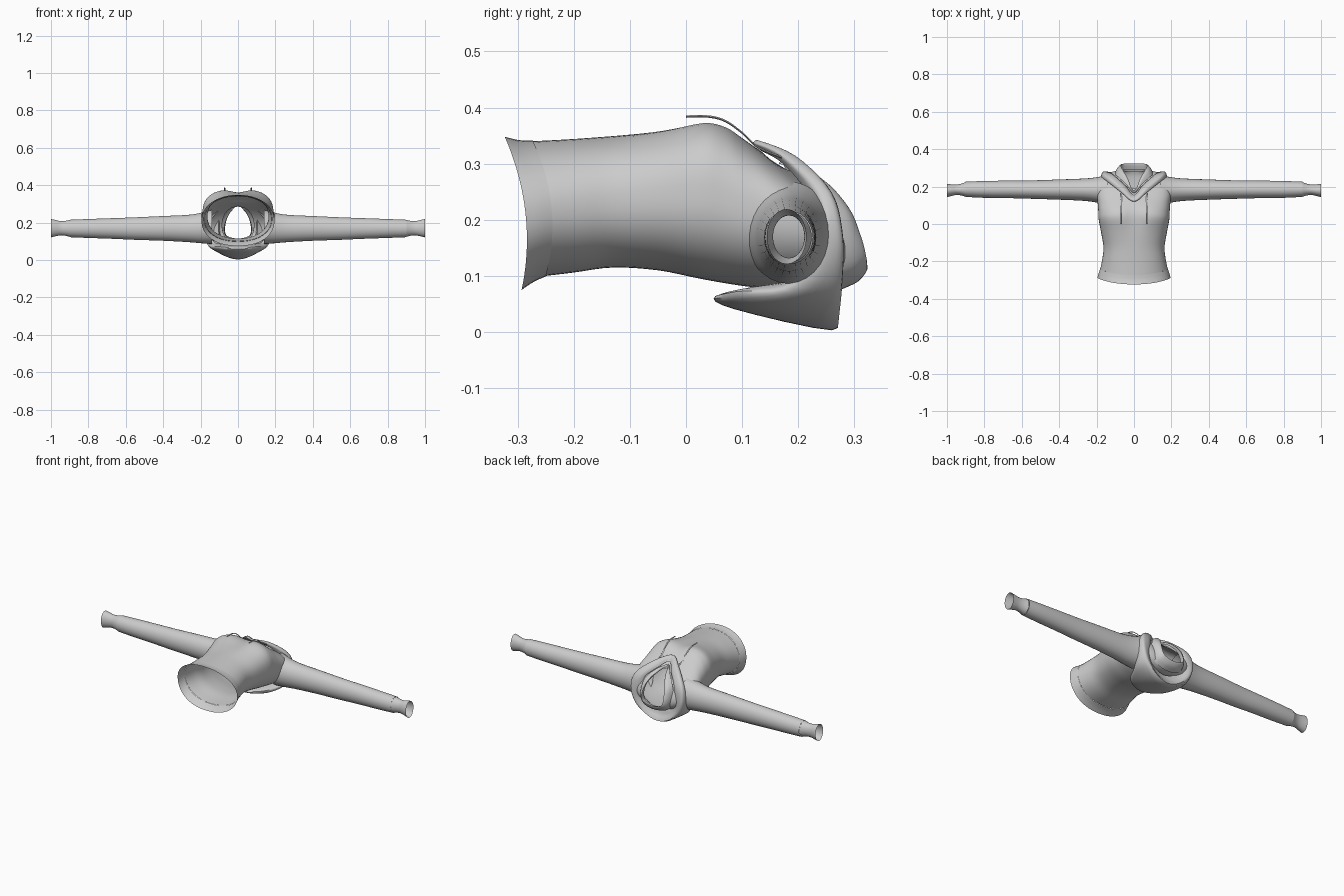
import bpy, math
from mathutils import Vector

cloth = bpy.data.materials.new("grey cloth")
cloth.diffuse_color = (0.6, 0.6, 0.6, 1)


def spline(pts, n, closed=False):
    """Catmull-Rom curve through points of any dimension."""
    pts = [Vector(p) for p in pts]
    m, out = len(pts), []
    for i in range(m if closed else m - 1):
        if closed:
            a, b, c, d = (pts[(i + k) % m] for k in (-1, 0, 1, 2))
        else:
            a, b, c, d = (pts[min(max(i + k, 0), m - 1)] for k in (-1, 0, 1, 2))
        for j in range(n):
            t = j / n
            out.append(0.5 * (2 * b + (c - a) * t + (2 * a - 5 * b + 4 * c - d) * t * t
                              + (3 * b - a - 3 * c + d) * t ** 3))
    if not closed:
        out.append(pts[-1])
    return out


def make(name, verts, faces, angle=50):
    me = bpy.data.meshes.new(name)
    me.from_pydata([tuple(v) for v in verts], [], faces)
    me.materials.append(cloth)
    ob = bpy.data.objects.new(name, me)
    bpy.context.collection.objects.link(ob)
    bpy.ops.object.select_all(action='DESELECT')
    ob.select_set(True)
    bpy.context.view_layer.objects.active = ob
    bpy.ops.object.shade_smooth_by_angle(angle=math.radians(angle))
    return ob


def loft(name, rings):
    """Skin a list of closed rings with equal point counts."""
    n = len(rings[0])
    faces = [(r * n + i, r * n + (i + 1) % n, (r + 1) * n + (i + 1) % n, (r + 1) * n + i)
             for r in range(len(rings) - 1) for i in range(n)]
    return make(name, [p for ring in rings for p in ring], faces)


def neck_loft(name, layers, steps=4):
    """Skin half outlines (front centre to back centre), mirrored across x."""
    loops = []
    for half in layers:
        full = half + [(-x, y, z) for x, y, z in half[-2:0:-1]]
        loops.append(spline(full, 5, closed=True))
    columns = [spline(col, steps) for col in zip(*loops)]
    return loft(name, [list(r) for r in zip(*columns)])


def torso_ring(s):
    """Cross-section from front/back points, half width, bulge, squareness, chest dip."""
    yt, zt, yb, zb, hw, bulge, sq, dip = s
    ring = []
    for i in range(64):
        a = 2 * math.pi * i / 64
        c, sn = math.cos(a), math.sin(a)
        e = 2 / sq if sn > 0 else 2 / 2.2
        x = hw * math.copysign(abs(c) ** e, c)
        t = math.copysign(abs(sn) ** e, sn)
        z = (zt + zb) / 2 + t * (zt - zb) / 2
        y = (yt + yb) / 2 + t * (yt - yb) / 2 + bulge * (1 - t * t)
        if t > 0:
            z -= dip * t * math.exp(-(x / 0.05) ** 2)
        ring.append((x, y, z))
    return ring


# Torso, from the waistband seam up to the neck opening
body = [(-.273, .340, -.250, .100, .180, .022, 2.1, 0),
        (-.20, .344, -.20, .106, .170, .01, 2.2, 0),
        (-.12, .350, -.13, .115, .163, 0, 2.3, 0),
        (-.04, .363, -.05, .110, .176, 0, 2.5, .006),
        (.03, .378, .02, .096, .189, 0, 2.8, .018),
        (.07, .371, .07, .087, .191, 0, 2.7, .016),
        (.10, .350, .12, .080, .195, .01, 2.5, .008),
        (.13, .325, .18, .078, .200, .025, 2.3, 0),
        (.15, .308, .23, .079, .185, .04, 2.2, 0),
        (.17, .295, .26, .082, .135, .05, 2.1, 0),
        (.19, .285, .28, .088, .085, .04, 2.1, 0)]
torso = loft("torso", [torso_ring(s) for s in spline(body, 4)])

# Flared waistband
band = [(-.273, .341, -.250, .099, .181, .022, 2.1, 0),
        (-.298, .342, -.272, .089, .189, .022, 2.1, 0),
        (-.323, .348, -.293, .075, .195, .022, 2.1, 0)]
loft("waistband", [torso_ring(s) for s in spline(band, 3)])

# Sleeves: x, y low, y high, z low, z high
arm = [(.14, .105, .262, .086, .268), (.20, .115, .250, .090, .252), (.27, .124, .243, .096, .241),
       (.40, .130, .238, .103, .235), (.55, .135, .233, .108, .228), (.66, .138, .232, .113, .224),
       (.80, .140, .230, .118, .219), (.90, .145, .226, .122, .215)]
cuff = [(.90, .146, .224, .124, .214), (.925, .153, .215, .130, .209), (.95, .155, .211, .132, .208),
        (.975, .150, .212, .127, .214), (1.0, .144, .215, .121, .219)]


def tube_ring(s, side):
    x, y0, y1, z0, z1 = s
    return [(side * x, (y0 + y1) / 2 + (y1 - y0) / 2 * math.cos(i * math.pi / 14),
             (z0 + z1) / 2 + (z1 - z0) / 2 * math.sin(i * math.pi / 14)) for i in range(28)]


for side, label in ((-1, "left"), (1, "right")):
    loft(label + "_sleeve", [tube_ring(s, side) for s in spline(arm, 4)])
    loft(label + "_cuff", [tube_ring(s, side) for s in spline(cuff, 3)])

# Folded-down hood: tucked edge, tail, underside, rim, lining
neck_loft("hood", [
    [(0, .135, .322), (.06, .175, .298), (.13, .225, .235), (.155, .235, .17), (.13, .20, .10), (.08, .15, .085), (0, .13, .080)],
    [(0, .120, .335), (.07, .170, .312), (.15, .232, .245), (.175, .243, .17), (.155, .19, .085), (.10, .09, .072), (0, .052, .064)],
    [(0, .122, .340), (.073, .178, .316), (.153, .245, .25), (.176, .258, .17), (.16, .225, .078), (.10, .135, .045), (0, .085, .041)],
    [(0, .127, .342), (.07, .195, .314), (.145, .258, .25), (.165, .279, .17), (.14, .277, .085), (.08, .266, .027), (0, .260, .003)],
    [(0, .140, .335), (.055, .205, .300), (.115, .262, .24), (.13, .275, .17), (.11, .265, .10), (.06, .255, .055), (0, .250, .040)],
    [(0, .155, .315), (.045, .205, .285), (.095, .250, .235), (.105, .262, .17), (.09, .25, .11), (.05, .245, .08), (0, .240, .070)]])

# Standing collar inside the hood
neck_loft("collar", [
    [(0, .165, .300), (.045, .215, .282), (.09, .255, .235), (.105, .265, .17), (.09, .27, .11), (.05, .275, .082), (0, .275, .075)],
    [(0, .168, .304), (.042, .235, .278), (.078, .283, .225), (.09, .297, .17), (.08, .302, .12), (.045, .306, .097), (0, .308, .091)],
    [(0, .172, .300), (.034, .245, .268), (.060, .290, .220), (.070, .312, .17), (.064, .321, .135), (.036, .323, .120), (0, .323, .115)],
    [(0, .178, .290), (.034, .235, .262), (.062, .270, .220), (.074, .285, .17), (.066, .290, .128), (.038, .290, .110), (0, .290, .104)]])

for side, label in ((-1, "left"), (1, "right")):
    # Drawstring
    path = spline([(.072, 0, .384), (.072, .04, .384), (.071, .07, .376), (.07, .10, .355),
                   (.069, .13, .328), (.066, .18, .308)], 5)
    loft(label + "_drawstring",
         [[(side * (p.x + .004 * math.cos(k * math.pi / 3)), p.y, p.z + .0025 * math.sin(k * math.pi / 3))
           for k in range(6)] for p in path])
    # Slanted welt pocket laid on the chest side
    grid = []
    for i in range(9):
        for j in range(3):
            grid.append((side * .3, .02 + .08 * i / 8 - .004 * j, .222 + .052 * i / 8 + .005 * j))
    quads = [(i * 3 + j, i * 3 + j + 1, i * 3 + j + 4, i * 3 + j + 3) for i in range(8) for j in range(2)]
    welt = make(label + "_pocket_welt", grid, quads)
    wrap = welt.modifiers.new("lay on torso", 'SHRINKWRAP')
    wrap.target = torso
    wrap.wrap_method = 'PROJECT'
    wrap.use_project_x = True
    wrap.use_negative_direction = side > 0
    wrap.use_positive_direction = side < 0
    wrap.offset = .003
    wrap.wrap_mode = 'OUTSIDE_SURFACE'
